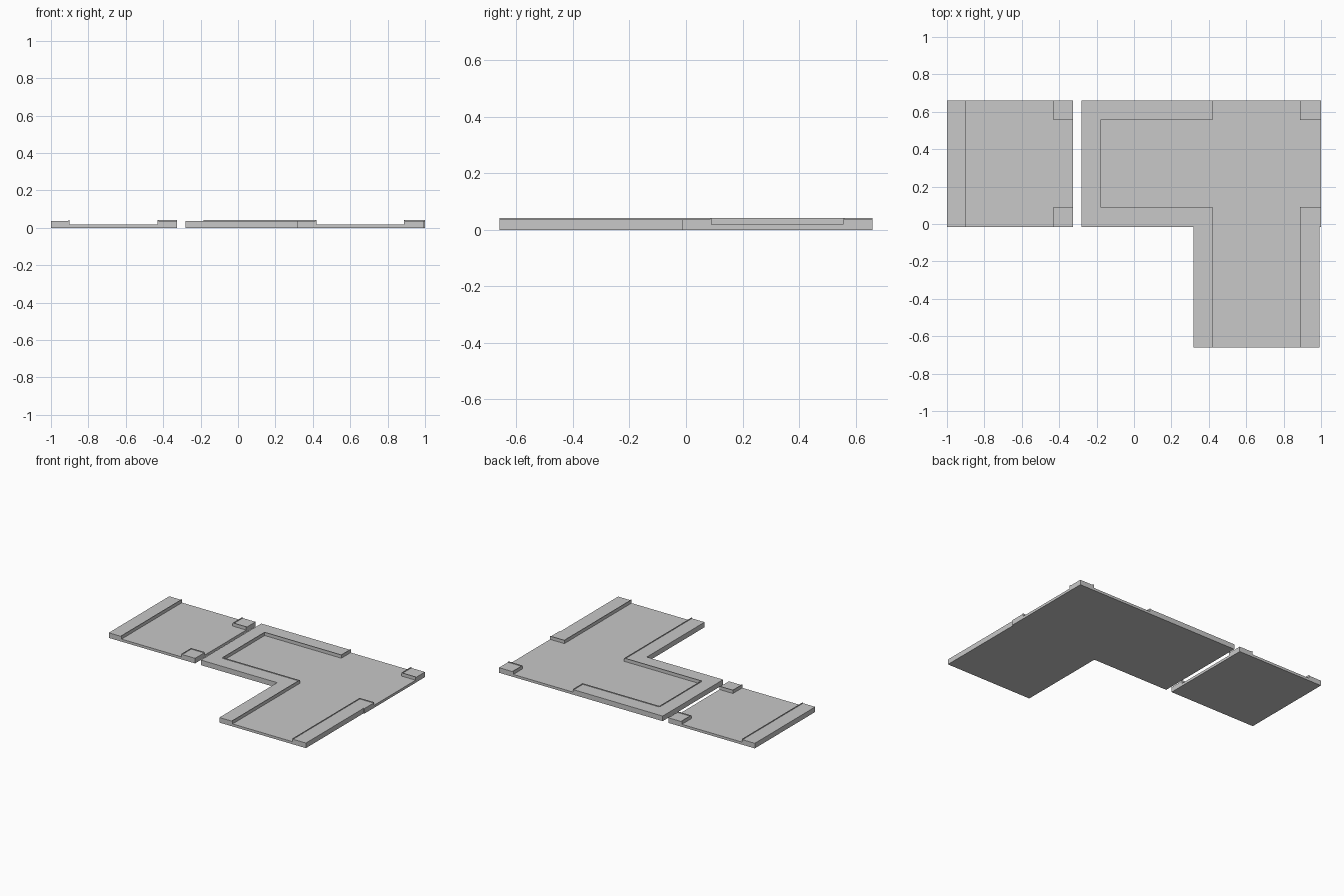
import bpy, bmesh
from mathutils import Vector

cube = bpy.data.objects.get("Cube")
if cube:
    bpy.data.objects.remove(cube, do_unlink=True)

FLOOR, WALK, LIP, LIP_W = 0.018, 0.036, 0.041, 0.005
X0, X1, X2, X3 = -1.0, -0.325, -0.28, 1.0     # ends of the two slabs
Y0, Y1, Y2 = -0.66, -0.015, 0.66              # front of leg, front of slabs, back
LEG_L, LEG_R = 0.317, 0.993
IN_L, IN_R = 0.42, 0.888                      # roadway edges in the leg
LOW, HIGH = 0.09, 0.555                       # roadway edges across the slabs

concrete = bpy.data.materials.new("concrete grey")
concrete.use_nodes = True
grey = (0.58, 0.58, 0.58, 1)
concrete.diffuse_color = grey
concrete.node_tree.nodes["Principled BSDF"].inputs["Base Color"].default_value = grey


def add_prism(bm, pts, z0, z1):
    face = bm.faces.new([bm.verts.new((x, y, z0)) for x, y in pts])
    new = bmesh.ops.extrude_face_region(bm, geom=[face])["geom"]
    verts = [v for v in new if isinstance(v, bmesh.types.BMVert)]
    bmesh.ops.translate(bm, verts=verts, vec=(0, 0, z1 - z0))


def finish(name, bm):
    bmesh.ops.recalc_face_normals(bm, faces=bm.faces)
    mesh = bpy.data.meshes.new(name)
    bm.to_mesh(mesh)
    bm.free()
    mesh.materials.append(concrete)
    bpy.context.collection.objects.link(bpy.data.objects.new(name, mesh))


def slab(name, pts):
    bm = bmesh.new()
    add_prism(bm, pts, 0, FLOOR)
    finish(name, bm)


def pavement(name, inner, outer):
    """Raised walk; a thin lip follows the inner path, walk on its left."""
    bm = bmesh.new()
    add_prism(bm, inner + outer, FLOOR, WALK)
    finish(name, bm)
    bm = bmesh.new()
    for a, b in zip(inner, inner[1:]):
        a, b = Vector(a), Vector(b)
        d = (b - a).normalized()
        side = Vector((-d.y, d.x)) * LIP_W
        add_prism(bm, [a, b, b + side, a + side], FLOOR, LIP)
    finish(name + "_kerb", bm)


# Road slabs
slab("small_road_slab", [(X0, Y1), (X1, Y1), (X1, Y2), (X0, Y2)])
slab("corner_road_slab", [(X2, Y1), (LEG_L, Y1), (LEG_L, Y0), (LEG_R, Y0),
                          (LEG_R, Y1), (X3, Y1), (X3, Y2), (X2, Y2)])

# Pavements of the small slab
pavement("end_pavement", [(-0.9, Y1), (-0.9, Y2)], [(X0, Y2), (X0, Y1)])
pavement("small_front_corner", [(X1, LOW), (-0.43, LOW), (-0.43, Y1)], [(X1, Y1)])
pavement("small_back_corner", [(-0.43, Y2), (-0.43, HIGH), (X1, HIGH)], [(X1, Y2)])

# Pavements of the large slab
pavement("wrapping_pavement",
         [(IN_L, Y0), (IN_L, LOW), (-0.18, LOW), (-0.18, HIGH), (IN_L, HIGH), (IN_L, Y2)],
         [(X2, Y2), (X2, Y1), (LEG_L, Y1), (LEG_L, Y0)])
pavement("leg_pavement", [(X3, LOW), (IN_R, LOW), (IN_R, Y0)],
         [(LEG_R, Y0), (LEG_R, Y1), (X3, Y1)])
pavement("back_corner", [(IN_R, Y2), (IN_R, HIGH), (X3, HIGH)], [(X3, Y2)])
